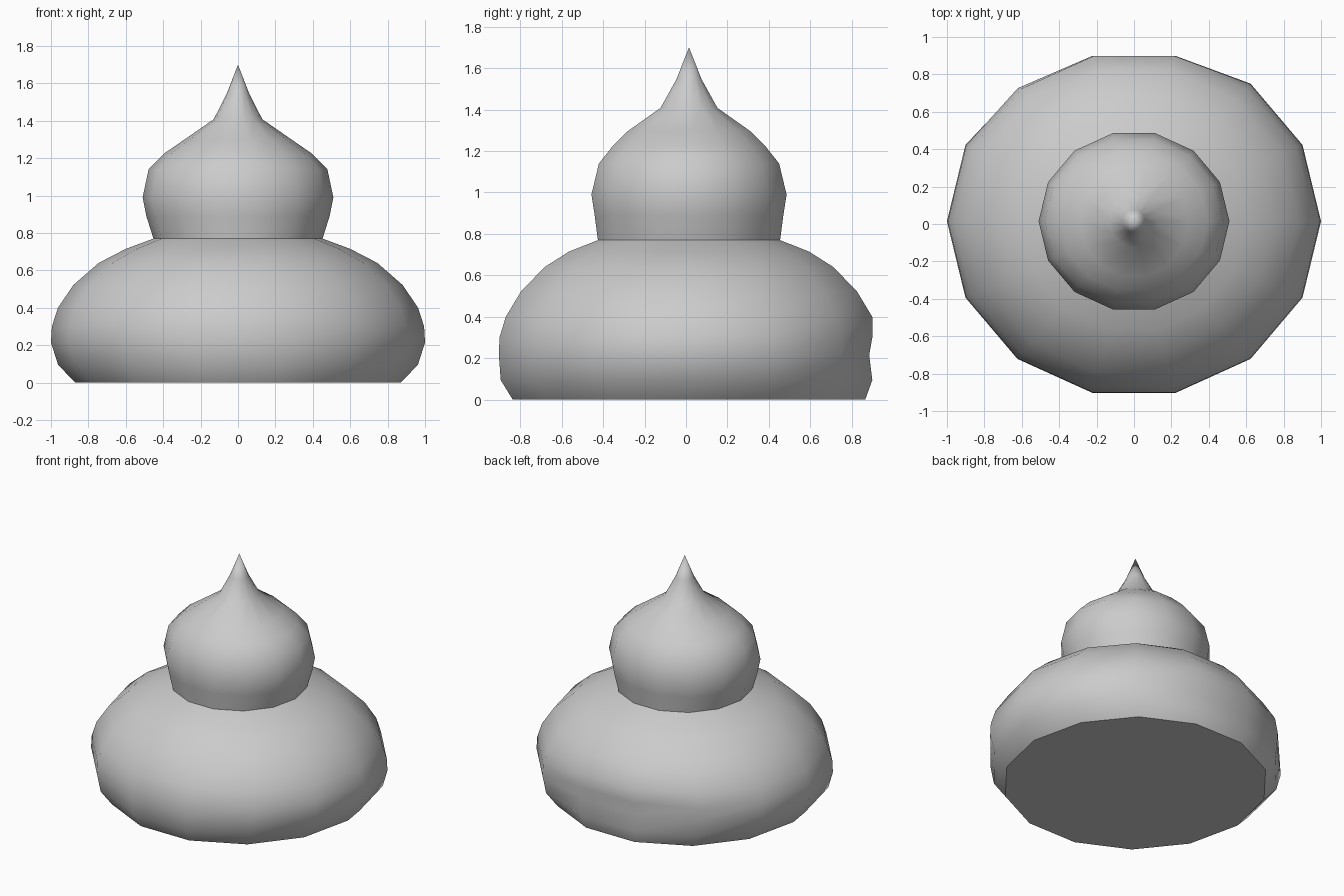
import bpy, bmesh, math

if "Cube" in bpy.data.objects:
    bpy.data.objects.remove(bpy.data.objects["Cube"])

SIDES = 14
CENTRE_Y = 0.0145

# Profiles: x radius, y radius, height
BASE = [(.87, .872, 0), (.962, .932, .095), (1.0, .941, .215), (.995, .938, .30),
        (.963, .907, .40), (.88, .832, .522), (.745, .715, .64),
        (.60, .594, .715), (.452, .451, .77)]
TOP = [(.452, .451, .77), (.49, .467, .89), (.51, .483, .99), (.478, .446, 1.14),
       (.395, .377, 1.225), (.29, .302, 1.297), (.13, .141, 1.408), (.06, .063, 1.545)]

# Shallow dent in the back: inset by (ring, side)
DENT = {1: .024, 2: .048, 3: .03}
DENT_SIDES = {3: 1.0, 4: 1.0, 5: .7}


def ringed_solid(name, rings, tip=None, floor=False, dent=False):
    bm = bmesh.new()
    loops = []
    for r, (rx, ry, z) in enumerate(rings):
        loop = []
        for s in range(SIDES):
            a = 2 * math.pi * s / SIDES
            y = CENTRE_Y + ry * math.sin(a)
            if dent:
                y -= DENT.get(r, 0) * DENT_SIDES.get(s, 0)
            loop.append(bm.verts.new((rx * math.cos(a), y, z)))
        loops.append(loop)
    for lo, hi in zip(loops, loops[1:]):
        for s in range(SIDES):
            t = (s + 1) % SIDES
            bm.faces.new((lo[s], lo[t], hi[t], hi[s]))
    if floor:
        bm.faces.new(loops[0][::-1])
    if tip:
        apex = bm.verts.new((0, CENTRE_Y, tip))
        for s in range(SIDES):
            bm.faces.new((loops[-1][s], loops[-1][(s + 1) % SIDES], apex))
    mesh = bpy.data.meshes.new(name)
    bm.to_mesh(mesh)
    bm.free()
    obj = bpy.data.objects.new(name, mesh)
    bpy.context.collection.objects.link(obj)
    bpy.ops.object.select_all(action='DESELECT')
    obj.select_set(True)
    bpy.context.view_layer.objects.active = obj
    bpy.ops.object.shade_smooth_by_angle(angle=math.radians(42))
    return obj


# Wide lower mound
ringed_solid("lower_mound", BASE, floor=True, dent=True)
# Pointed upper bulb
ringed_solid("upper_bulb", TOP, tip=1.70)
